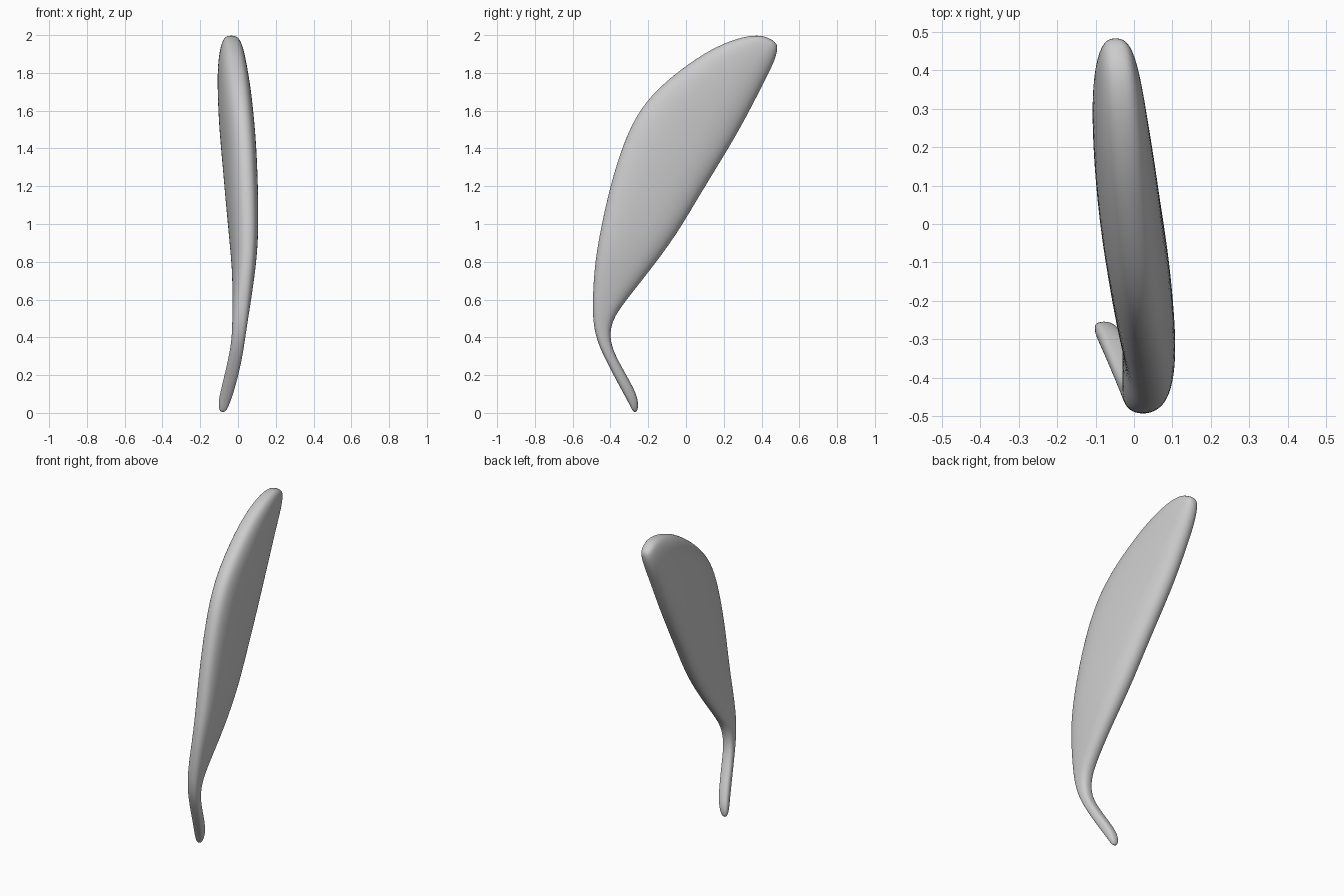
import bpy
import bmesh
from math import cos, sin, tau
from mathutils import Vector

cube = bpy.data.objects.get("Cube")
if cube:
    bpy.data.objects.remove(cube, do_unlink=True)

SIDES = 20
TILT = -0.12        # sideways lean of the blade from front edge to back edge
ROUNDNESS = 0.8     # below 1 flattens the broad faces and rounds the rims

# Sections from stem tip to blade tip:
# front edge y, z; back edge y, z; sideways centre; thickness
SECTIONS = [
    (-.278, 0, -.257, .005, -.082, .03),
    (-.297, .04, -.25, .06, -.075, .062),
    (-.335, .11, -.275, .13, -.055, .07),
    (-.4, .23, -.345, .25, -.025, .073),
    (-.455, .34, -.39, .34, -.005, .07),
    (-.485, .43, -.403, .41, .005, .073),
    (-.495, .53, -.39, .49, .013, .085),
    (-.493, .65, -.33, .58, .022, .1),
    (-.483, .8, -.2, .74, .033, .12),
    (-.455, .97, -.05, .94, .03, .147),
    (-.405, 1.2, .05, 1.11, .02, .16),
    (-.335, 1.43, .16, 1.29, .008, .167),
    (-.25, 1.61, .27, 1.47, -.008, .167),
    (-.12, 1.75, .36, 1.64, -.02, .16),
    (.06, 1.885, .42, 1.76, -.032, .145),
    (.2, 1.96, .465, 1.85, -.037, .125),
    (.33, 2, .487, 1.92, -.04, .095),
    (.42, 1.997, .482, 1.96, -.042, .055),
]


def soft(value):
    """Superellipse shaping that keeps the sign."""
    return abs(value) ** ROUNDNESS * (1 if value >= 0 else -1)


def section_ring(bm, section):
    """One flattened oval spanning the front and back edges."""
    fy, fz, by, bz, centre, thickness = section
    front = Vector((centre, fy, fz))
    back = Vector((centre, by, bz))
    middle = (front + back) / 2
    half = (back - front) / 2
    half.x = half.y * TILT
    side = Vector((thickness / 2, 0, 0))
    ring = []
    for i in range(SIDES):
        angle = tau * i / SIDES
        ring.append(bm.verts.new(middle + half * soft(cos(angle)) + side * soft(sin(angle))))
    return ring


# Loft the sections into one closed skin
bm = bmesh.new()
rings = [section_ring(bm, section) for section in SECTIONS]
for low, high in zip(rings, rings[1:]):
    for i in range(SIDES):
        j = (i + 1) % SIDES
        bm.faces.new((low[i], low[j], high[j], high[i]))
bm.faces.new(rings[0])
bm.faces.new(rings[-1])
bmesh.ops.recalc_face_normals(bm, faces=bm.faces)
mesh = bpy.data.meshes.new("curved_blade")
bm.to_mesh(mesh)
bm.free()
blade = bpy.data.objects.new("curved_blade", mesh)
bpy.context.collection.objects.link(blade)

# Smooth the skin
blade.modifiers.new("smooth_skin", "SUBSURF").levels = 2
blade.modifiers["smooth_skin"].render_levels = 2
for face in mesh.polygons:
    face.use_smooth = True

# Plain grey
grey = bpy.data.materials.new("light_grey")
grey.use_nodes = True
colour = (0.6, 0.6, 0.6, 1)
grey.diffuse_color = colour
grey.node_tree.nodes["Principled BSDF"].inputs["Base Color"].default_value = colour
mesh.materials.append(grey)
